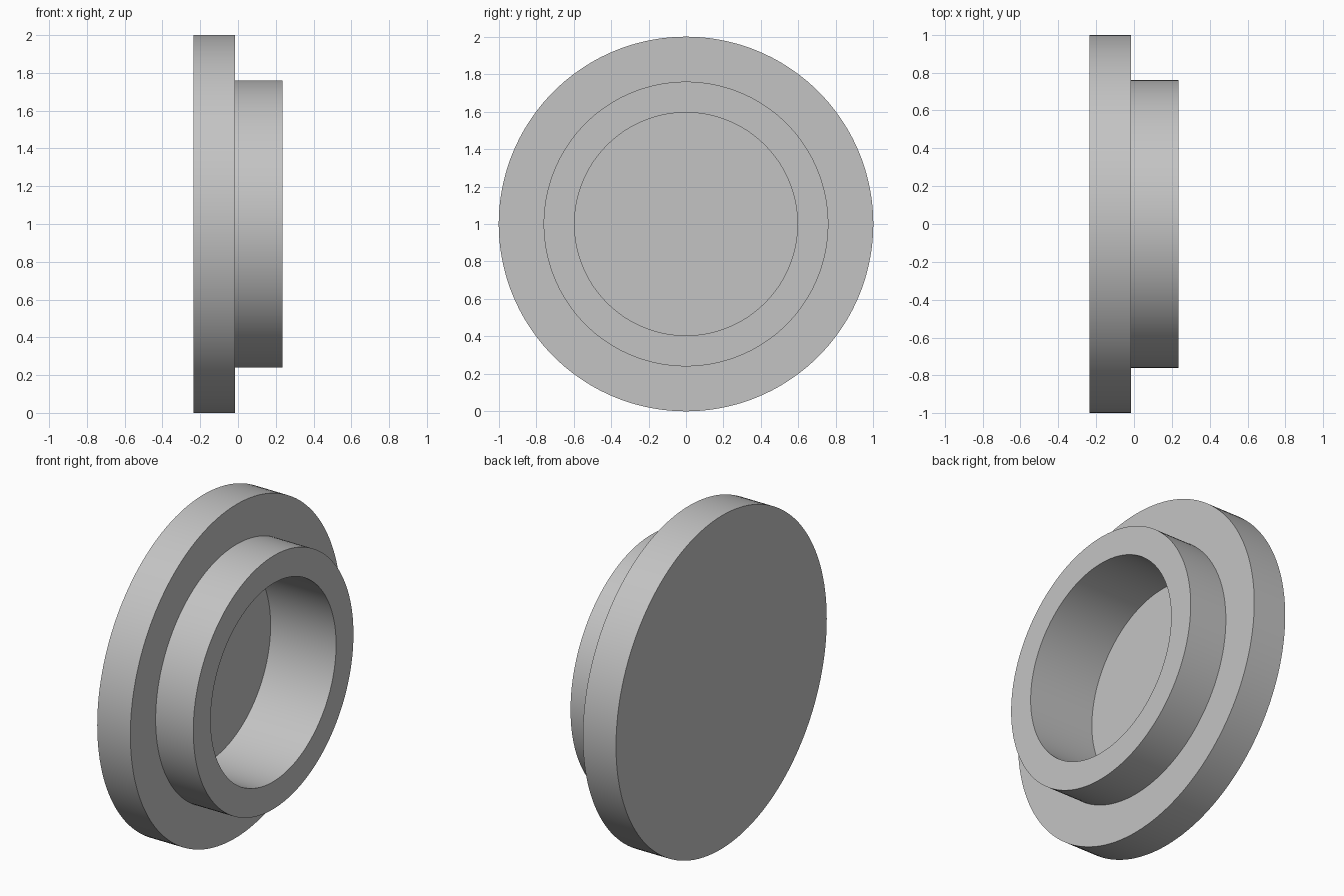
import bpy
import bmesh
from math import pi, radians
from mathutils import Matrix, Vector

cube = bpy.data.objects.get("Cube")
if cube:
    bpy.data.objects.remove(cube, do_unlink=True)

# Single plain grey material
grey = bpy.data.materials.new("plain_grey")
grey.use_nodes = True
colour = (0.55, 0.55, 0.55, 1.0)
grey.diffuse_color = colour
grey.node_tree.nodes["Principled BSDF"].inputs["Base Color"].default_value = colour

SEGMENTS = 144
BACK, SHOULDER, RIM, FLOOR = -0.235, -0.015, 0.235, -0.20
FLANGE_R, COLLAR_R, BORE_R = 1.0, 0.76, 0.595

# Half section as (x, radius): back face, flange, collar, bore, recessed floor
section = [
    (BACK, 0), (BACK, FLANGE_R), (SHOULDER, FLANGE_R), (SHOULDER, COLLAR_R),
    (RIM, COLLAR_R), (RIM, BORE_R), (FLOOR, BORE_R), (FLOOR, 0),
]

# Turn the section about the x axis
bm = bmesh.new()
verts = [bm.verts.new((x, 0, r)) for x, r in section]
edges = [bm.edges.new(pair) for pair in zip(verts, verts[1:])]
bmesh.ops.spin(bm, geom=verts + edges, cent=(0, 0, 0), axis=(1, 0, 0),
               angle=2 * pi, steps=SEGMENTS, use_merge=False)
bmesh.ops.remove_doubles(bm, verts=bm.verts, dist=0.0001)
bmesh.ops.recalc_face_normals(bm, faces=bm.faces)
bmesh.ops.transform(bm, matrix=Matrix.Translation(Vector((0, 0, FLANGE_R))), verts=bm.verts)

mesh = bpy.data.meshes.new("flanged_cap")
bm.to_mesh(mesh)
bm.free()
mesh.materials.append(grey)
cap = bpy.data.objects.new("flanged_cap", mesh)
bpy.context.collection.objects.link(cap)

# Smooth round walls, crisp rims
bpy.ops.object.select_all(action="DESELECT")
cap.select_set(True)
bpy.context.view_layer.objects.active = cap
bpy.ops.object.shade_smooth_by_angle(angle=radians(30))
